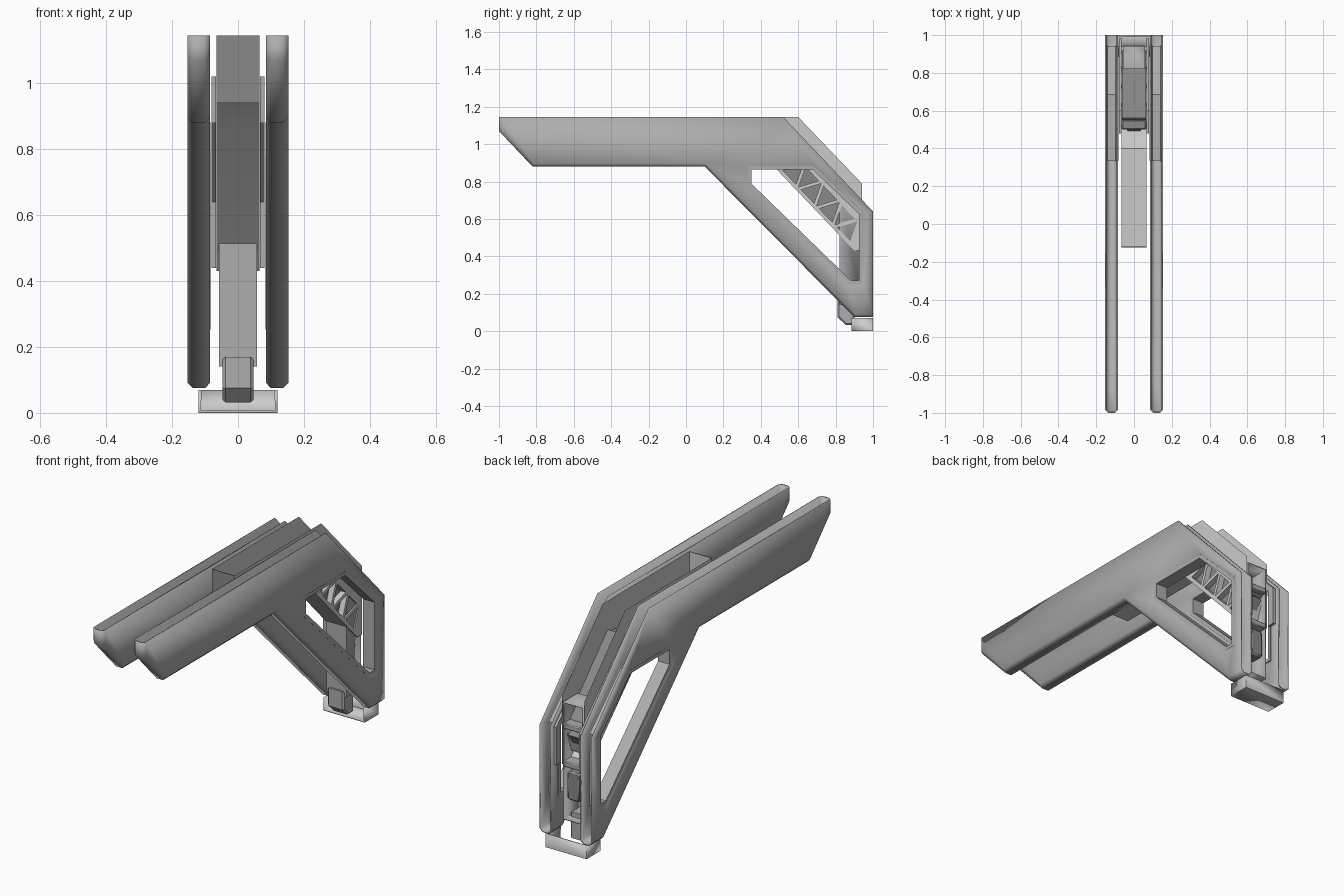
import bpy, bmesh
from math import radians
from mathutils import Vector

if "Cube" in bpy.data.objects:
    bpy.data.objects.remove(bpy.data.objects["Cube"])


def inset(pts, dist, skip=()):
    """Move every edge of a (y, z) polygon inward; edges listed in skip stay put."""
    if dist == 0:
        return list(pts)
    n = len(pts)
    area = sum(pts[i][0] * pts[(i + 1) % n][1] - pts[(i + 1) % n][0] * pts[i][1] for i in range(n))
    sign = 1 if area > 0 else -1
    lines = []
    for i in range(n):
        a, b = Vector(pts[i]), Vector(pts[(i + 1) % n])
        d = (b - a).normalized()
        nrm = Vector((-d.y, d.x)) * sign
        lines.append((nrm, nrm.dot(a) + (0 if i in skip else dist)))
    out = []
    for i in range(n):
        (n0, c0), (n1, c1) = lines[i - 1], lines[i]
        det = n0.x * n1.y - n0.y * n1.x
        if abs(det) < 1e-5:
            out.append(pts[i])
        else:
            out.append(((c0 * n1.y - c1 * n0.y) / det, (n0.x * c1 - n1.x * c0) / det))
    return out


def grey(name, value):
    m = bpy.data.materials.new(name)
    m.diffuse_color = (value, value, value, 1)
    m.use_nodes = True
    m.node_tree.nodes["Principled BSDF"].inputs["Base Color"].default_value = m.diffuse_color
    return m


dark, mid = grey("dark_grey", .25), grey("mid_grey", .42)


def shell(name, outline, sections, holes=(), open_edges=(), thick=0.0, mat=None):
    """Body across x from a (y, z) outline; sections are (x, inset) pairs."""
    bm = bmesh.new()
    cap_edges = {0: [], len(sections) - 1: []}
    for k, loop in enumerate([outline, *holes]):
        rings = []
        for x, d in sections:
            pts = inset(loop, d, open_edges) if k == 0 else inset(loop, -d)
            rings.append([bm.verts.new((x, y, z)) for y, z in pts])
        n = len(loop)
        for s in range(len(rings) - 1):
            for i in range(n):
                if k == 0 and i in open_edges:
                    continue
                j = (i + 1) % n
                bm.faces.new((rings[s][i], rings[s][j], rings[s + 1][j], rings[s + 1][i]))
        for s in cap_edges:
            for i in range(n):
                pair = (rings[s][i], rings[s][(i + 1) % n])
                cap_edges[s].append(bm.edges.get(pair) or bm.edges.new(pair))
    for s, edges in cap_edges.items():
        bmesh.ops.triangle_fill(bm, edges=edges, use_beauty=True, normal=(1 if s else -1, 0, 0))
    bmesh.ops.recalc_face_normals(bm, faces=bm.faces)
    top = max(bm.faces, key=lambda f: f.calc_center_median().x)
    if top.normal.x < 0:
        bmesh.ops.reverse_faces(bm, faces=bm.faces)
    me = bpy.data.meshes.new(name)
    bm.to_mesh(me)
    bm.free()
    if mat:
        me.materials.append(mat)
    ob = bpy.data.objects.new(name, me)
    bpy.context.collection.objects.link(ob)
    if thick:
        m = ob.modifiers.new("wall", 'SOLIDIFY')
        m.thickness, m.offset = thick, -1
    return ob


def mirror(ob):
    ob.modifiers.new("other_side", 'MIRROR').use_axis[0] = True
    return ob


def box(name, x, y, z, bevel=0.0, mat=None):
    ob = shell(name, [(y[0], z[0]), (y[1], z[0]), (y[1], z[1]), (y[0], z[1])], [(x[0], 0), (x[1], 0)], mat=mat)
    if bevel:
        ob.modifiers.new("bevel", 'BEVEL').width = bevel
    return ob


# Hollow side shells, open along the top, rear slope and back
side = [(-1, 1.145), (.52, 1.145), (1, .64), (1, .075), (.9, .075), (.1, .88), (-.82, .88), (-1, 1.07)]
window = [(.345, .87), (.68, .87), (.93, .63), (.93, .265), (.88, .265), (.345, .785)]
side_shell = mirror(shell("side_shell", side, [(.085, .016), (.1, 0), (.137, 0), (.153, .016)],
                          [window], (0, 1, 2), .008, mid))

# Raised rim around the window
mirror(shell("window_rim", inset(window, -.012), [(.083, 0), (.15, 0)], [inset(window, .006)], mat=mid))

# Inner liner strips following the back of the shell
liner = [(.48, 1.02), (.6, 1.02), (.985, .64), (.985, .44), (.945, .44), (.945, .64), (.69, .88), (.48, .88)]
mirror(shell("inner_liner", liner, [(.066, 0), (.08, 0)], mat=mid))

# Centre channel, open along the top, with triangular pockets along its lower edge
origin, along, across = Vector((.47, .88)), Vector((.691, -.723)), Vector((.723, .691))


def at(s, t):
    return tuple(origin + along * s + across * t)


pockets = []
for i in range(4):
    s = .1 + .14 * i
    pockets.append([at(s - .05, .02), at(s + .05, .02), at(s, .12)])
    if i < 3:
        pockets.append([at(s + .02, .12), at(s + .12, .12), at(s + .07, .02)])
spine = [(-.12, 1.145), (.6, 1.145), (.94, .79), (.94, .43), (.9, .43), (.47, .88), (.4, .94), (-.12, .94)]
shell("centre_channel", spine, [(-.065, 0), (.065, 0)], pockets, (0, 1, 2))
shell("pocket_web", [at(.02, .01), at(.56, .01), at(.53, .13), at(.02, .13)], [(-.035, 0), (.035, 0)], mat=dark)
shell("channel_floor", [at(-.02, .13), at(.5, .13), at(.5, .145), at(-.02, .145)],
      [(-.064, 0), (.064, 0)], mat=dark)
box("channel_front_plate", (-.065, .065), (-.124, -.12), (.94, 1.145), mat=dark)
box("channel_crossbar", (-.065, .065), (.5, .55), (.9, .98), .006, dark)

# Rear column, a channel open to the back, with cross braces
column = [(.82, .14), (.94, .14), (.94, .76), (.82, .76)]
shell("rear_column", column, [(-.058, 0), (.058, 0)], open_edges=(1,), thick=.008, mat=mid)
for z in (.42, .62):
    box("column_brace", (-.056, .056), (.86, .945), (z, z + .03), .005, mid)
box("column_lock", (-.035, .035), (.87, .94), (.25, .4), .008, dark)

# Foot tray, open at the top and front, and the front latch
foot = [(.885, 0), (1, 0), (1, .07), (.885, .07)]
shell("foot_tray", foot, [(-.12, 0), (.12, 0)], open_edges=(2, 3), thick=.01)
latch = [(.81, .075), (.855, .032), (.9, .032), (.9, .17), (.81, .17)]
shell("front_latch", latch, [(-.047, .008), (-.038, 0), (.038, 0), (.047, .008)], mat=mid)

# Crisp edges everywhere, softly rolling shading over the side shells
for ob in bpy.context.collection.objects:
    bpy.context.view_layer.objects.active = ob
    ob.select_set(ob != side_shell)
bpy.ops.object.shade_smooth_by_angle(angle=radians(25))
side_shell.data.shade_smooth()
